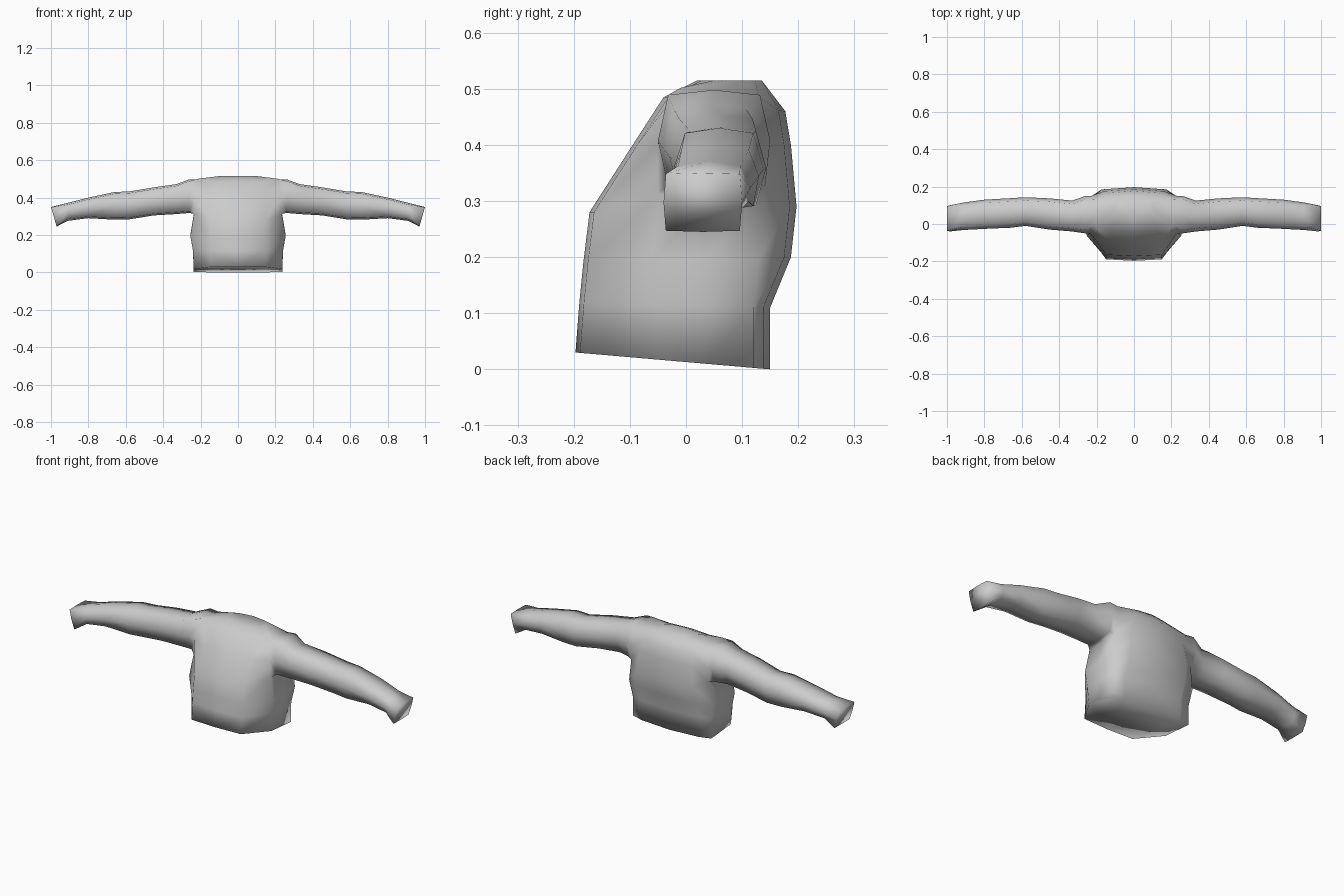
import bpy, bmesh

if "Cube" in bpy.data.objects:
    bpy.data.objects.remove(bpy.data.objects["Cube"])

cloth = bpy.data.materials.new("light grey cloth")
cloth.diffuse_color = (0.6, 0.6, 0.6, 1)
cloth.use_nodes = True
cloth.node_tree.nodes["Principled BSDF"].inputs["Base Color"].default_value = cloth.diffuse_color

# Torso levels: front z, back z, front y, back y, front half width,
# side half width, side front y, side back y, side lift
LEVELS = [
    (.03, .00, -.197, .150, .15, .238, -.05, .12, .00),
    (.12, .11, -.190, .150, .15, .240, -.06, .12, .00),
    (.19, .20, -.183, .187, .15, .255, -.06, .13, .00),
    (.28, .29, -.172, .197, .15, .235, -.05, .14, .03),
    (.40, .40, -.095, .187, .14, .230, -.05, .15, .00),
    (.485, .46, -.040, .177, .12, .210, -.01, .13, .02),
    (.515, .515, .020, .135, .07, .100, .05, .11, .00),
]
# Sleeve stations: x, bottom z, top z, front y, back y
SLEEVE = [
    (.26, .318, .498, -.050, .150),
    (.33, .312, .472, -.040, .125),
    (.45, .305, .455, -.030, .137),
    (.58, .284, .433, -.010, .143),
    (.66, .282, .430, -.020, .138),
    (.80, .290, .400, -.026, .130),
    (.91, .276, .372, -.032, .115),
    (1.0, .245, .350, -.040, .100),
]

bm = bmesh.new()


def level_ring(zf, zb, yf, yb, wf, ws, sf, sb, lift):
    mid = (sf + sb) / 2
    cols = [(0, yf, 0), (wf, yf + .008, 0), (ws, sf, lift), (ws, mid, lift),
            (ws, sb, lift), (wf * 1.15, yb - .012, 0), (0, yb, 0)]
    return [bm.verts.new((x, y, zf + (zb - zf) * (y - yf) / (yb - yf) + up))
            for x, y, up in cols]


# Torso wall, leaving an armhole in the side between levels 3 and 5
rings = [level_ring(*lv) for lv in LEVELS]
for i in range(len(rings) - 1):
    for c in range(6):
        if i in (3, 4) and c in (2, 3):
            continue
        bm.faces.new((rings[i][c], rings[i][c + 1],
                      rings[i + 1][c + 1], rings[i + 1][c]))

# Closed neck and hem
for ring in (rings[-1], rings[0]):
    bm.faces.new((ring[0], ring[1], ring[5], ring[6]))
    bm.faces.new((ring[1], ring[2], ring[3], ring[4], ring[5]))


# Sleeve lofted out of the armhole
def sleeve_ring(x, zb, zt, yf, yb):
    last = x == 1.0
    r = .004 if last else .018
    m, h = (yf + yb) / 2, (zb + zt) / 2
    pts = [(yf + r, zb + r / 2), (m, zb), (yb - r, zb + r / 2), (yb, h),
           (yb - r, zt - r / 2), (m, zt), (yf + r, zt - r / 2), (yf, h)]
    tilt = .03 if last else 0
    return [bm.verts.new((x - tilt * (zt - z) / (zt - zb), y, z)) for y, z in pts]


lo, md, hi = rings[3], rings[4], rings[5]
prev = [lo[2], lo[3], lo[4], md[4], hi[4], hi[3], hi[2], md[2]]
for st in SLEEVE:
    ring = sleeve_ring(*st)
    for k in range(8):
        n = (k + 1) % 8
        bm.faces.new((prev[k], prev[n], ring[n], ring[k]))
    prev = ring
bm.faces.new(prev)

# Mirror to the other half and weld the middle
geom = bm.verts[:] + bm.edges[:] + bm.faces[:]
bmesh.ops.mirror(bm, geom=geom, axis='X', merge_dist=.0005)
bmesh.ops.remove_doubles(bm, verts=bm.verts[:], dist=.0005)
bmesh.ops.recalc_face_normals(bm, faces=bm.faces[:])

mesh = bpy.data.meshes.new("shirt")
bm.to_mesh(mesh)
bm.free()
mesh.materials.append(cloth)
shirt = bpy.data.objects.new("shirt", mesh)
bpy.context.collection.objects.link(shirt)
for p in mesh.polygons:
    p.use_smooth = True
